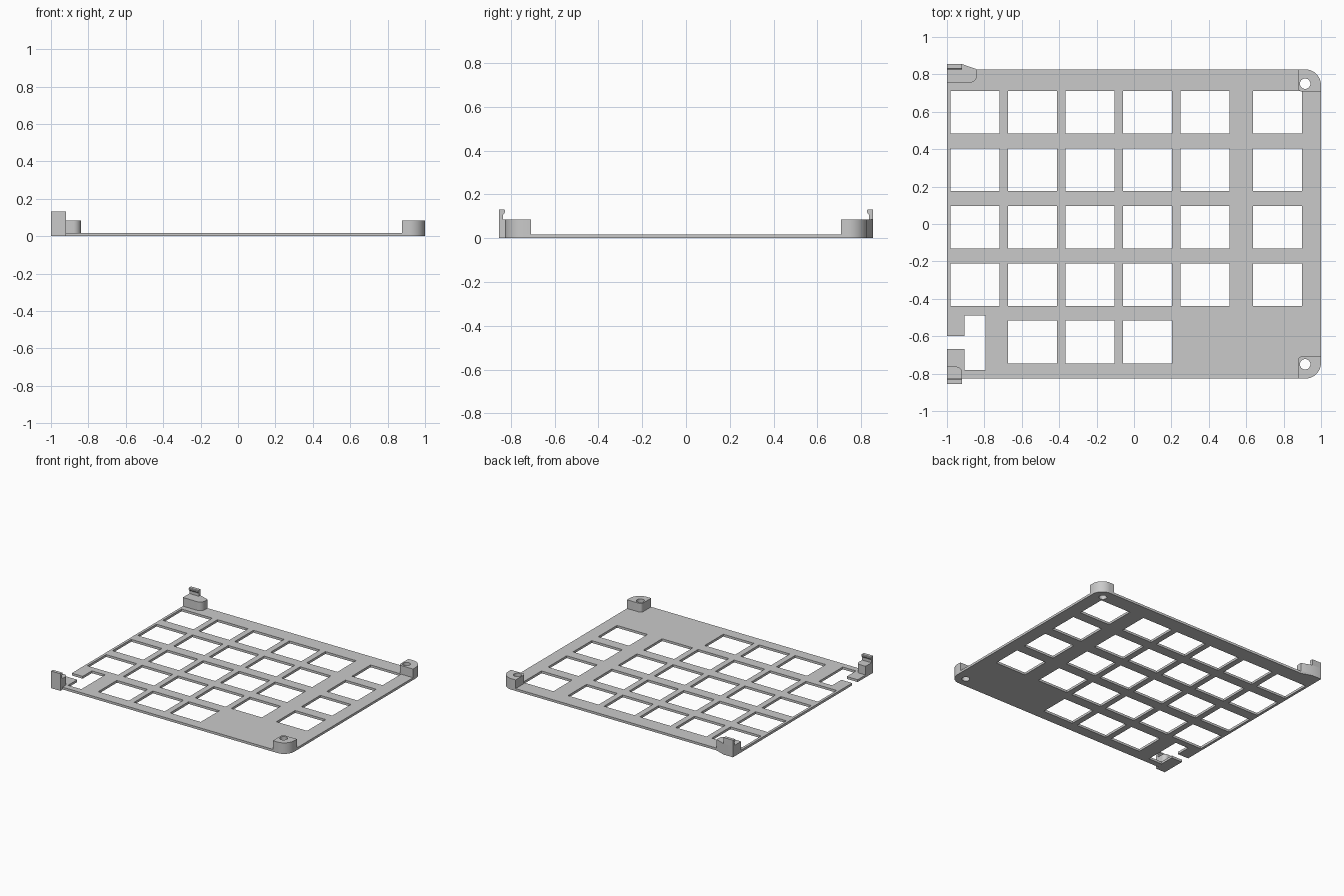
import bpy, bmesh, math
from mathutils import Vector

cube = bpy.data.objects.get("Cube")
if cube:
    bpy.data.objects.remove(cube, do_unlink=True)

PLATE_Z, BLOCK_Z, HOOK_Z = 0.018, 0.085, 0.132

grey = bpy.data.materials.new("plain_grey")
grey.use_nodes = True
colour = (0.59, 0.59, 0.59, 1)
grey.diffuse_color = colour
grey.node_tree.nodes["Principled BSDF"].inputs["Base Color"].default_value = colour


def rounded(corners, steps=10):
    """Outline from (x, y) or (x, y, radius) corners."""
    pts = []
    for i, c in enumerate(corners):
        p = Vector(c[:2])
        if len(c) < 3:
            pts.append(p)
            continue
        a = (Vector(corners[i - 1][:2]) - p).normalized()
        b = (Vector(corners[(i + 1) % len(corners)][:2]) - p).normalized()
        half = a.angle(b) / 2
        centre = p + (a + b).normalized() * c[2] / math.sin(half)
        t = c[2] / math.tan(half)
        start, end = p + a * t - centre, p + b * t - centre
        for k in range(steps + 1):
            blend = start.lerp(end, k / steps)
            pts.append(centre + blend.normalized() * c[2])
    return pts


def rect(cx, cy, w, h):
    return [(cx + sx * w / 2, cy + sy * h / 2)
            for sx, sy in ((-1, -1), (1, -1), (1, 1), (-1, 1))]


def circle(cx, cy, r, n=32):
    return [(cx + r * math.cos(math.tau * k / n), cy + r * math.sin(math.tau * k / n))
            for k in range(n)]


def finish(name, bm):
    bmesh.ops.remove_doubles(bm, verts=bm.verts, dist=1e-5)
    bmesh.ops.recalc_face_normals(bm, faces=bm.faces)
    mesh = bpy.data.meshes.new(name)
    bm.to_mesh(mesh)
    bm.free()
    mesh.materials.append(grey)
    obj = bpy.data.objects.new(name, mesh)
    bpy.context.collection.objects.link(obj)
    bpy.ops.object.select_all(action='DESELECT')
    obj.select_set(True)
    bpy.context.view_layer.objects.active = obj
    bpy.ops.object.shade_smooth_by_angle(angle=math.radians(30))


def slab(name, loops, z0, z1):
    """Extruded outline; every loop after the first is a hole."""
    curve = bpy.data.curves.new(name + "_outline", 'CURVE')
    curve.dimensions, curve.fill_mode = '2D', 'BOTH'
    curve.extrude = (z1 - z0) / 2
    for loop in loops:
        spline = curve.splines.new('POLY')
        spline.points.add(len(loop) - 1)
        for point, p in zip(spline.points, loop):
            point.co = (p[0], p[1], 0, 1)
        spline.use_cyclic_u = True
    helper = bpy.data.objects.new(name + "_outline", curve)
    bpy.context.collection.objects.link(helper)
    graph = bpy.context.evaluated_depsgraph_get()
    mesh = bpy.data.meshes.new_from_object(helper.evaluated_get(graph))
    bm = bmesh.new()
    bm.from_mesh(mesh)
    bmesh.ops.translate(bm, verts=bm.verts, vec=(0, 0, (z0 + z1) / 2))
    bpy.data.objects.remove(helper, do_unlink=True)
    bpy.data.curves.remove(curve)
    bpy.data.meshes.remove(mesh)
    finish(name, bm)


def prism_x(name, profile, x0, x1):
    """Side profile in (y, z), swept along x."""
    bm = bmesh.new()
    face = bm.faces.new([bm.verts.new((x0, y, z)) for y, z in profile])
    new = bmesh.ops.extrude_face_region(bm, geom=[face], use_keep_orig=True)["geom"]
    bmesh.ops.translate(bm, vec=(x1 - x0, 0, 0),
                        verts=[v for v in new if isinstance(v, bmesh.types.BMVert)])
    finish(name, bm)


EDGE, OUT, HOOK_X = 0.827, 0.855, -0.92

# Plate with key openings, screw holes and a side slot
outline = rounded([
    (-1, -OUT), (HOOK_X, -OUT), (HOOK_X, -EDGE),
    (1, -EDGE, 0.085), (1, EDGE, 0.085),
    (-0.84, EDGE), (HOOK_X, OUT), (-1, OUT),
    (-1, -0.6), (-0.907, -0.6), (-0.907, -0.488), (-0.793, -0.488),
    (-0.793, -0.78), (-0.907, -0.78), (-0.907, -0.667), (-1, -0.667)])
columns = [-0.849, -0.542, -0.235, 0.072, 0.38, 0.766]
rows = [0.597, 0.29, -0.017, -0.324]
openings = [rect(x, y, 0.262, 0.228) for y in rows for x in columns]
openings += [rect(x, -0.631, 0.262, 0.228) for x in columns[1:4]]
screws = {side: circle(0.915, side * 0.75, 0.028) for side in (1, -1)}
slab("plate", [outline] + openings + list(screws.values()), 0, PLATE_Z)

# Screw bosses on the right-hand corners
for side, name in ((1, "back_screw_boss"), (-1, "front_screw_boss")):
    boss = rounded([(0.877, side * 0.708, 0.02), (1, side * 0.708),
                    (1, side * EDGE, 0.085), (0.877, side * EDGE)])
    slab(name, [boss, screws[side]], PLATE_Z, BLOCK_Z)

# Clip bases on the other corners
back = rounded([(-1, 0.755), (-0.84, 0.755, 0.04), (-0.84, EDGE), (HOOK_X, OUT), (-1, OUT)])
slab("back_clip_base", [back], PLATE_Z, BLOCK_Z)
front = rounded([(-1, -OUT), (HOOK_X, -OUT), (HOOK_X, -0.763, 0.03), (-1, -0.763)])
slab("front_clip_base", [front], PLATE_Z, BLOCK_Z)

# Snap hooks with a small inward lip
for side, name in ((1, "back_hook"), (-1, "front_hook")):
    profile = [(OUT, BLOCK_Z), (OUT, HOOK_Z), (0.831, HOOK_Z), (0.827, 0.127),
               (0.827, 0.118), (0.835, 0.108), (0.835, BLOCK_Z)]
    prism_x(name, [(side * y, z) for y, z in profile], -1, HOOK_X)
